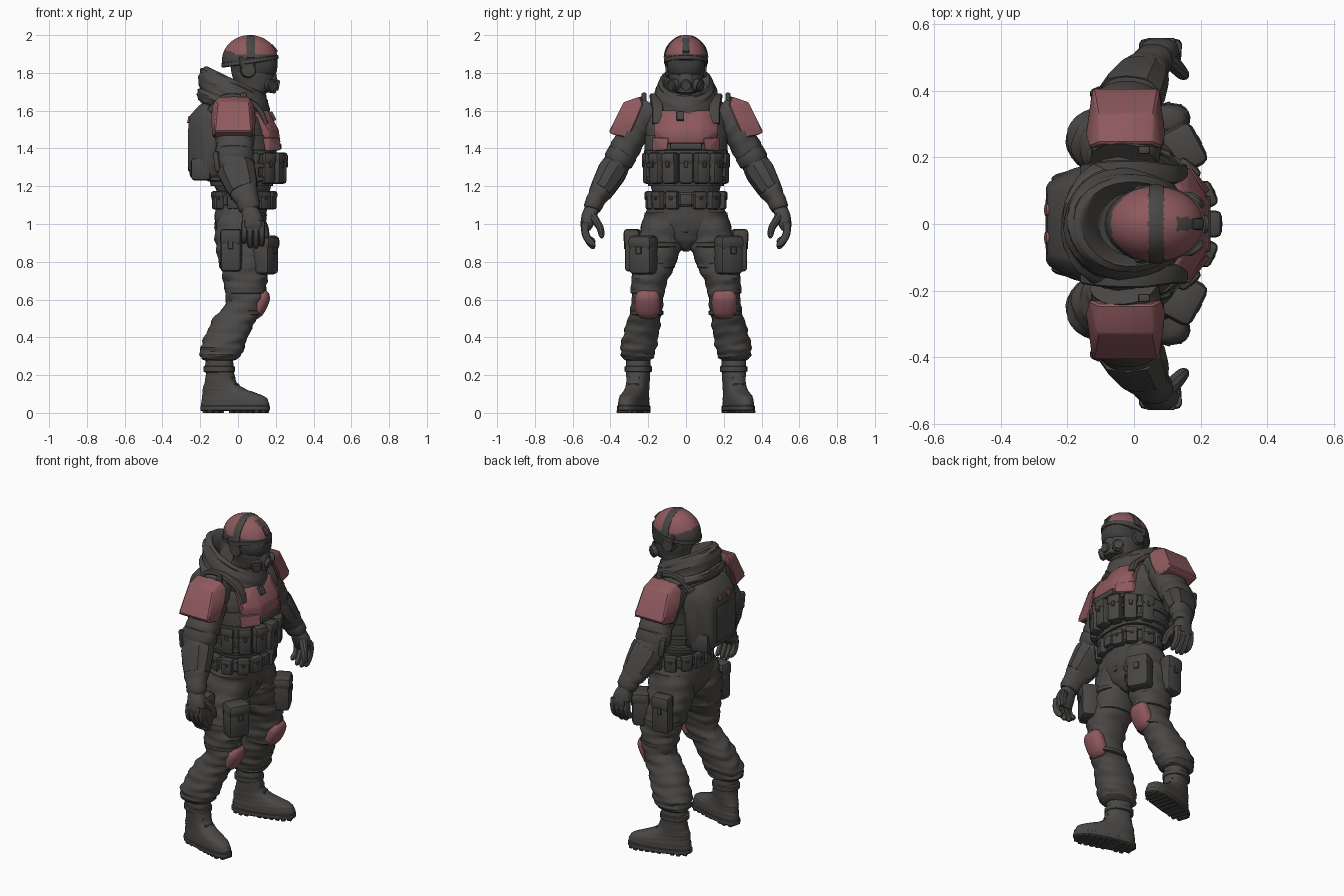
import bpy, bmesh
from math import sin, cos, pi, radians
from mathutils import Vector, Matrix, Euler

def material(name, rgb):
    m = bpy.data.materials.new(name)
    m.diffuse_color = (*rgb, 1)
    return m

FABRIC = material("charcoal fabric", (0.070, 0.066, 0.062))
GEAR = material("dark gear", (0.064, 0.061, 0.058))
RED = material("dusty red armour", (0.27, 0.10, 0.11))
LENS = material("dark lens", (0.05, 0.049, 0.05))

def finish(name, bm, mat, mirror=False, rule=None):
    bmesh.ops.recalc_face_normals(bm, faces=bm.faces)
    for f in bm.faces:
        f.material_index = int(bool(rule and rule(f.calc_center_median())))
    me = bpy.data.meshes.new(name)
    bm.to_mesh(me)
    bm.free()
    for m in (mat if isinstance(mat, tuple) else (mat,)):
        me.materials.append(m)
    ob = bpy.data.objects.new(name, me)
    bpy.context.collection.objects.link(ob)
    if mirror:
        ob.modifiers.new("mirror", 'MIRROR').use_axis = (False, True, False)

def spline(p, n):
    """Catmull-Rom through tuples."""
    out = []
    for i in range(len(p) - 1):
        a, b, c, d = p[max(i - 1, 0)], p[i], p[i + 1], p[min(i + 2, len(p) - 1)]
        for t in (k / n for k in range(n)):
            out.append([0.5 * (2 * q + (r - o) * t + (2 * o - 5 * q + 4 * r - s) * t * t
                               + (3 * q - o - 3 * r + s) * t ** 3) for o, q, r, s in zip(a, b, c, d)])
    return out + [list(p[-1])]

def loft(name, secs, mat, mirror=False, perp=False, tilt=0, n=4, sides=28, power=2.3, fold=0, freq=1.6, xf=Matrix()):
    """Skin of super-ellipses (x, y, z, rx, ry) with optional cloth folds."""
    S = spline(secs, n) if n > 1 else secs
    bm = bmesh.new()
    rings = []
    for i, (x, y, z, rx, ry) in enumerate(S):
        c, u, v = Vector((x, y, z)), Vector((1, 0, 0)), Vector((0, 1, 0))
        if perp:
            t = (Vector(S[min(i + 1, len(S) - 1)][:3]) - Vector(S[max(i - 1, 0)][:3])).normalized()
            v = (v - t * v.dot(t)).normalized()
            u = v.cross(t)
        ring = []
        for a in (2 * pi * (k + 0.5) / sides for k in range(sides)):
            g = (abs(cos(a)) ** power + abs(sin(a)) ** power) ** (-1 / power)
            g *= 1 + fold * sin(i * freq + 2.2 * sin(a + 0.4) + sin(3 * a)) * sin(a * 1.5 + i * 0.35)
            p = c + u * (rx * g * cos(a)) + v * (ry * g * sin(a))
            p.z += tilt * (p.x - x)
            ring.append(bm.verts.new(p))
        rings.append(ring)
    for A, B in zip(rings, rings[1:]):
        for k in range(sides):
            bm.faces.new((A[k], A[(k + 1) % sides], B[(k + 1) % sides], B[k]))
    bm.faces.new(rings[0])
    bm.faces.new(rings[-1])
    bm.transform(xf)
    finish(name, bm, mat, mirror)

def band(name, x, y, z, rx, ry, h, mirror=False, **kw):
    """Raised strap round a limb or the body."""
    loft(name, [(x, y, z + s * h, rx - e, ry - e) for s, e in ((-1, .01), (-.7, 0), (.7, 0), (1, .01))], GEAR, mirror, n=1, **kw)

def box(name, loc, size, mat, rot=(0, 0, 0), bevel=0.012, mirror=False, seg=2):
    bm = bmesh.new()
    bmesh.ops.create_cube(bm, size=1)
    bm.transform(Matrix.Diagonal((*size, 1)))
    bmesh.ops.bevel(bm, geom=bm.edges[:], offset=bevel, segments=seg, profile=0.5, affect='EDGES')
    bm.transform(Matrix.Translation(loc) @ Euler([radians(r) for r in rot]).to_matrix().to_4x4())
    finish(name, bm, mat, mirror)

def hull(name, pts, mat, mirror=False, bevel=0.006):
    bm = bmesh.new()
    for p in pts:
        bm.verts.new(p)
    bmesh.ops.convex_hull(bm, input=bm.verts[:])
    bmesh.ops.dissolve_limit(bm, angle_limit=0.03, verts=bm.verts[:], edges=bm.edges[:])
    bmesh.ops.bevel(bm, geom=bm.edges[:], offset=bevel, segments=1, affect='EDGES')
    finish(name, bm, mat, mirror)

def both(pts):
    return [(x, s * y, z) for s in (1, -1) for x, y, z in pts]

def can(name, loc, direction, r1, r2, depth, mat, mirror=False):
    bm = bmesh.new()
    bmesh.ops.create_cone(bm, cap_ends=True, segments=20, radius1=r1, radius2=r2, depth=depth)
    bm.transform(Matrix.Translation(loc) @ Vector(direction).to_track_quat('Z', 'Y').to_matrix().to_4x4())
    finish(name, bm, mat, mirror)

def pouch(name, loc, size, yaw, mirror=False):
    """Bevelled bag with a flap and a clasp, facing +x before yaw."""
    d, w, h = size
    at = lambda x, z: Vector(loc) + Matrix.Rotation(radians(yaw), 3, 'Z') @ Vector((x, 0, z))
    rot, b = (0, 0, yaw), min(size) * 0.25
    box(name, loc, size, GEAR, rot, b, mirror)
    box(name + "_flap", at(0.004, h * 0.32), (d * 1.04, w * 1.04, h * 0.38), GEAR, rot, b, mirror)
    box(name + "_clasp", at(d * 0.53, h * 0.13), (0.01, w * 0.25, h * 0.2), GEAR, rot, 0.003, mirror, 1)

# torso, hips and vest
loft("torso", [(.03, 0, 1.15, .135, .17), (.02, 0, 1.25, .16, .195), (.02, 0, 1.4, .165, .215), (0, 0, 1.52, .16, .22),
               (-.02, 0, 1.6, .15, .205), (-.03, 0, 1.68, .11, .14)], FABRIC, fold=.03)
loft("hips", [(.03, 0, 1.2, .125, .17), (.02, 0, 1.1, .135, .2), (.01, 0, 1.0, .135, .215), (.01, 0, .93, .115, .13),
              (.015, 0, .88, .08, .05), (.02, 0, .855, .04, .015)], FABRIC, fold=.03)
loft("vest", [(.02, 0, 1.2, .165, .2), (.02, 0, 1.3, .178, .215), (.015, 0, 1.4, .178, .22), (0, 0, 1.47, .172, .222)], GEAR, power=2.6)
for i, z in enumerate((1.24, 1.31, 1.38)):
    band("vest_strap_%d" % i, .018, 0, z, .186, .222, .014, power=2.6)
loft("shoulder_strap", [(.15, .15, 1.53, .012, .03), (.11, .15, 1.61, .014, .03), (.02, .16, 1.67, .014, .032),
                        (-.08, .16, 1.67, .014, .03), (-.15, .15, 1.6, .014, .03)], GEAR, True, True, sides=12, power=4)
box("strap_radio", (.03, .222, 1.65), (.035, .025, .09), GEAR, mirror=True, bevel=.006)

# chest armour
hull("chest_plate", both([(.16, .08, 1.6), (.215, .085, 1.5), (.225, .075, 1.43), (.105, .168, 1.6), (.165, .172, 1.5),
                          (.165, .155, 1.42), (.08, .16, 1.58), (.08, .15, 1.43)]), RED)
hull("chest_lower_plate", [(.218, .09, 1.455), (.23, .1, 1.39), (.165, .178, 1.46), (.165, .178, 1.385), (.12, .1, 1.45),
                           (.12, .1, 1.4), (.1, .17, 1.45), (.1, .17, 1.39)], RED, True, .004)
box("chest_notch", (.183, -.03, 1.57), (.02, .04, .05), GEAR, (0, -28, 0), .004)
box("chest_lower_trim", (.2, 0, 1.41), (.06, .17, .035), GEAR, bevel=.008)

# belly pouches and belt
for i, a in enumerate((-76, -50, -25, 0, 25, 50, 76)):
    r = radians(a)
    pouch("belly_pouch_%d" % i, (.02 + .203 * cos(r), .195 * sin(r), 1.295), (.07, .078, .165), a)
band("belt", .03, 0, 1.13, .15, .2, .037)
for i, a in enumerate((22, 48, 80, 112, 142, 168)):
    r = radians(a)
    pouch("belt_pouch_%d" % i, (.035 + .15 * cos(r), .192 * sin(r), 1.125), (.045, .068, .095), a, True)
box("belt_buckle", (.187, 0, 1.13), (.025, .06, .06), GEAR, bevel=.006)
box("trouser_fly", (.138, 0, 1.02), (.02, .03, .13), FABRIC, (0, 5, 0), .008)

# backpack
hull("backpack", both([(-.258, .1, 1.57), (-.264, .12, 1.5), (-.264, .12, 1.3), (-.25, .1, 1.24), (-.2, .11, 1.635),
                       (-.1, .13, 1.65), (-.19, .165, 1.56), (-.1, .185, 1.55), (-.17, .17, 1.28), (-.1, .16, 1.24)]), GEAR, bevel=.01)
box("backpack_lower_pouch", (-.19, .12, 1.29), (.11, .08, .12), GEAR, (0, 0, 15), .02, True)
box("backpack_seam", (-.261, 0, 1.39), (.01, .15, .22), GEAR, bevel=.004)
can("backpack_light", (-.259, .042, 1.552), (-.97, 0, .2), .02, .018, .014, RED, True)

# hood folded round the neck
loft("hood", [(-.02, 0, 1.6, .165, .18), (-.02, 0, 1.66, .19, .172), (-.02, 0, 1.72, .182, .155), (-.015, 0, 1.752, .165, .138),
              (-.005, 0, 1.755, .145, .122), (.01, 0, 1.69, .115, .1)], FABRIC, tilt=-.48, fold=.03, power=2.1)
loft("hood_lower_roll", [(-.03, 0, 1.58, .16, .19), (-.025, 0, 1.6, .188, .2), (-.025, 0, 1.64, .19, .192),
                         (-.02, 0, 1.665, .165, .165)], FABRIC, tilt=-.35, fold=.03, power=2.1)

# head and mask
loft("masked_head", [(.0, 0, 1.6, .09, .09), (.05, 0, 1.68, .09, .075), (.085, 0, 1.73, .1, .08), (.08, 0, 1.8, .115, .095),
                     (.075, 0, 1.9, .12, .1)], FABRIC)
loft("visor", [(.085, 0, 1.79, .105, .085), (.085, 0, 1.805, .12, .098), (.085, 0, 1.865, .125, .1), (.085, 0, 1.88, .11, .09)], LENS, n=2)
hull("mask_snout", both([(.203, .02, 1.8), (.208, .03, 1.75), (.2, .025, 1.69), (.13, .07, 1.8), (.13, .07, 1.7), (.17, .055, 1.76)]), GEAR)
can("mask_valve", (.206, 0, 1.735), (1, 0, -.2), .032, .026, .026, GEAR)
can("mask_filter", (.168, .056, 1.735), (.55, .8, -.2), .03, .036, .05, GEAR, True)
can("mask_filter_cap", (.182, .077, 1.73), (.55, .8, -.2), .03, .024, .014, GEAR, True)
can("ear_cup", (.055, .092, 1.815), (0, 1, 0), .046, .036, .035, GEAR, True)

# helmet shell: red panels split by dark bands
bm = bmesh.new()
bmesh.ops.create_uvsphere(bm, u_segments=64, v_segments=40, radius=1)
for v in bm.verts:
    x, y, z = v.co
    v.co = (.063 + .148 * x, .114 * y, 1.865 + .135 * z)
    v.co.z = max(v.co.z, 1.855 + .14 * (v.co.x - .065))
finish("helmet", bm, (GEAR, RED), rule=lambda c: c.z > 1.892 + .4 * max(0, .01 - c.x)
       and not .045 < c.x < .088 and not (c.x > .13 and abs(c.y) < .02))
band("helmet_rim", .063, 0, 1.862, .152, .117, .014, tilt=.14, power=2)
hull("helmet_side_guard", [(.0, .09, 1.89), (.12, .085, 1.89), (.0, .118, 1.88), (.11, .113, 1.88), (.01, .11, 1.825),
                           (.08, .106, 1.825), (.01, .09, 1.825), (.08, .085, 1.825)], GEAR, True)
box("helmet_mount", (.185, 0, 1.925), (.03, .034, .05), GEAR, (0, -40, 0), .006)
loft("helmet_band", [(.067, .114, 1.88, .022, .005), (.067, .1, 1.935, .022, .005), (.067, .05, 1.985, .022, .005),
                     (.067, 0, 1.997, .022, .004)], GEAR, True, True, n=3, sides=8, power=5)

# arms, armour and gloves
loft("sleeve", [(-.03, .18, 1.61, .1, .085), (-.02, .25, 1.54, .105, .088), (-.015, .3, 1.44, .1, .08), (-.02, .35, 1.35, .098, .074),
                (.0, .405, 1.25, .09, .068), (.035, .46, 1.16, .072, .056), (.06, .495, 1.1, .05, .042)],
     FABRIC, True, True, n=6, fold=.06, freq=1.3)
hull("shoulder_pad", [(-.025 + s * x, y, z) for s in (1, -1) for x, y, z in
     [(.08, .242, 1.675), (.086, .33, 1.645), (.1, .408, 1.49), (.1, .388, 1.473), (.11, .228, 1.632), (.12, .262, 1.55),
      (.108, .305, 1.455)]], RED, True)
loft("forearm_guard", [(-.012, .378, 1.3, .098, .076), (-.005, .392, 1.275, .1, .079), (.02, .435, 1.2, .086, .068),
                       (.03, .452, 1.175, .078, .062)], GEAR, True, True, n=1, sides=10, power=2.6)
loft("elbow_band", [(-.02, .33, 1.385, .098, .074), (-.02, .335, 1.375, .104, .081), (-.02, .358, 1.335, .104, .081),
                    (-.02, .363, 1.325, .098, .074)], GEAR, True, True, n=1, sides=16)
box("elbow_pad", (-.1, .372, 1.33), (.035, .08, .11), GEAR, (0, -8, 25), .014, True)
loft("glove_cuff", [(.045, .475, 1.13, .055, .046), (.052, .483, 1.115, .062, .05), (.062, .497, 1.085, .058, .046),
                    (.065, .5, 1.075, .05, .038)], GEAR, True, True, n=1)
loft("glove_palm", [(.06, .498, 1.09, .042, .038), (.072, .51, 1.05, .052, .042), (.078, .522, 1.0, .056, .036),
                    (.08, .53, .965, .05, .022)], FABRIC, True, power=2.6)
for i, (x, z) in enumerate(((.033, .9), (.064, .878), (.095, .875), (.126, .885))):
    loft("finger_%d" % i, [(x, .53, 1.01, .017, .021), (x, .535, .965, .018, .02), (x, .522, .925, .017, .02),
                           (x, .496, z + .01, .015, .017), (x, .482, z, .007, .007)], FABRIC, True, True, n=3, sides=10)
loft("thumb", [(.085, .51, 1.06, .026, .026), (.118, .48, 1.02, .024, .022), (.142, .455, .98, .02, .019),
               (.15, .447, .94, .016, .015), (.15, .449, .925, .006, .006)], FABRIC, True, True, n=3, sides=10)
box("knuckle_guard", (.08, .55, 1.0), (.09, .016, .04), GEAR, (0, 0, 0), .007, True)

# legs
loft("trouser_leg", [(.02, .11, 1.06, .12, .105), (.01, .128, .95, .13, .122), (.015, .153, .85, .127, .124), (.035, .183, .74, .12, .105),
                     (.038, .2, .66, .11, .09), (.035, .205, .58, .1, .084), (-.015, .22, .5, .114, .087), (-.055, .237, .42, .113, .094),
                     (-.083, .252, .345, .115, .095), (-.095, .255, .295, .102, .084), (-.1, .255, .275, .07, .06)],
     FABRIC, True, n=6, fold=.06, freq=1.2)
loft("knee_pad", [(0, 0, -.08, .01, .025), (0, 0, -.07, .026, .048), (0, 0, -.035, .042, .064), (0, 0, .035, .044, .066),
                  (0, 0, .07, .028, .05), (0, 0, .08, .01, .025)], RED, True,
     xf=Matrix.Translation((.112, .203, .575)) @ Matrix.Rotation(radians(24), 4, 'Y'))
for i, (x, z) in enumerate(((.04, .645), (.02, .53))):
    band("knee_strap_%d" % i, x, .207, z, .108, .088, .014, True)
for i, z in enumerate((.78, .89)):
    band("thigh_strap_%d" % i, .025, .168 - .3 * (z - .8), z, .126, .116, .014, True)
pouch("thigh_front_pouch", (.145, .225, .835), (.105, .135, .205), 28, True)
pouch("thigh_side_pouch", (-.035, .28, .86), (.08, .11, .225), 97, True)

# boots, built straight then turned outwards about the ankle
YAW = 16
TURN = Matrix.Translation((-.1, .252, 0)) @ Matrix.Rotation(radians(YAW), 4, 'Z')
loft("boot", [(.088, 0, .02, .183, .06), (.088, 0, .055, .184, .062), (.08, 0, .085, .172, .06), (.055, 0, .106, .145, .057),
              (.028, 0, .126, .117, .056), (.01, 0, .155, .089, .057), (.006, 0, .2, .076, .06), (.002, 0, .25, .074, .063),
              (0, 0, .3, .07, .06)], FABRIC, True, power=2.4, xf=TURN, fold=.015)
loft("boot_sole", [(.088, 0, .009, .182, .058), (.088, 0, .015, .19, .066), (.088, 0, .036, .19, .066), (.088, 0, .04, .184, .06)],
     GEAR, True, n=1, power=2.5, xf=TURN)
for i, x in enumerate((-.07, -.035, 0, .08, .115, .15, .185, .22, .252)):
    box("tread_%d" % i, TURN @ Vector((x, 0, .008)), (.024, .075 if x in (-.07, .252) else .108, .016), GEAR, (0, 0, YAW), .003, True, 1)
for i, (x, z) in enumerate(((.165, .105), (.135, .122), (.103, .148), (.083, .185))):
    box("lace_%d" % i, TURN @ Vector((x - .008, 0, z)), (.018, .06, .014), GEAR, (0, 0, YAW), .005, True)
band("boot_cuff", 0, 0, .232, .083, .07, .018, True, xf=TURN)

# smooth cloth, crisp armour edges
for ob in bpy.context.scene.objects:
    ob.select_set(True)
    bpy.context.view_layer.objects.active = ob
bpy.ops.object.shade_smooth_by_angle(angle=radians(32))
